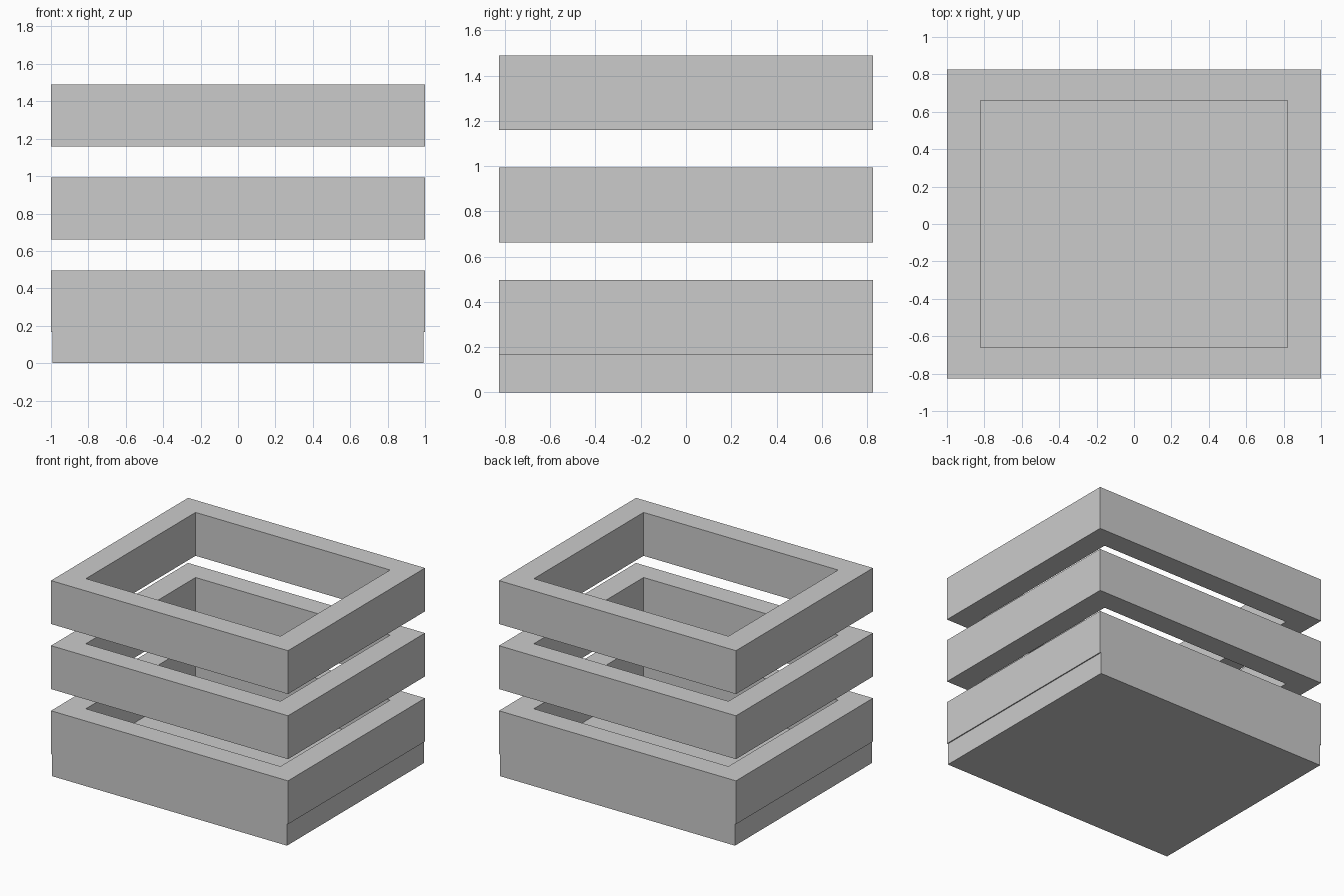
import bpy, bmesh

if "Cube" in bpy.data.objects:
    bpy.data.objects.remove(bpy.data.objects["Cube"])


def make_object(name, bm):
    bmesh.ops.recalc_face_normals(bm, faces=bm.faces)
    mesh = bpy.data.meshes.new(name)
    bm.to_mesh(mesh)
    bm.free()
    obj = bpy.data.objects.new(name, mesh)
    bpy.context.collection.objects.link(obj)
    return obj


def rect(bm, hx, hy, z):
    return [bm.verts.new((sx * hx, sy * hy, z))
            for sx, sy in ((-1, -1), (1, -1), (1, 1), (-1, 1))]


def frame(name, outer, inner, z0, z1):
    bm = bmesh.new()
    # rectangular loops around the wall section: outer low/high, inner high/low
    loops = [rect(bm, *outer, z0), rect(bm, *outer, z1),
             rect(bm, *inner, z1), rect(bm, *inner, z0)]
    for i in range(4):
        a, b = loops[i], loops[(i + 1) % 4]
        for j in range(4):
            k = (j + 1) % 4
            bm.faces.new((a[j], a[k], b[k], b[j]))
    return make_object(name, bm)


def slab(name, half, z0, z1):
    bm = bmesh.new()
    bmesh.ops.create_cube(bm, size=1)
    bmesh.ops.scale(bm, vec=(2 * half[0], 2 * half[1], z1 - z0), verts=bm.verts)
    bmesh.ops.translate(bm, vec=(0, 0, (z0 + z1) / 2), verts=bm.verts)
    return make_object(name, bm)


UNIT = 0.1655  # module thickness

# Solid bottom plate, slightly narrower than the frames
slab("base_plate", (0.992, 0.826), 0, UNIT)

# Three stacked open frames separated by gaps
for i, name in enumerate(("lower_frame", "middle_frame", "upper_frame")):
    z = UNIT * (1 + 3 * i)
    frame(name, (1.0, 0.826), (0.821, 0.661), z, z + 2 * UNIT)
